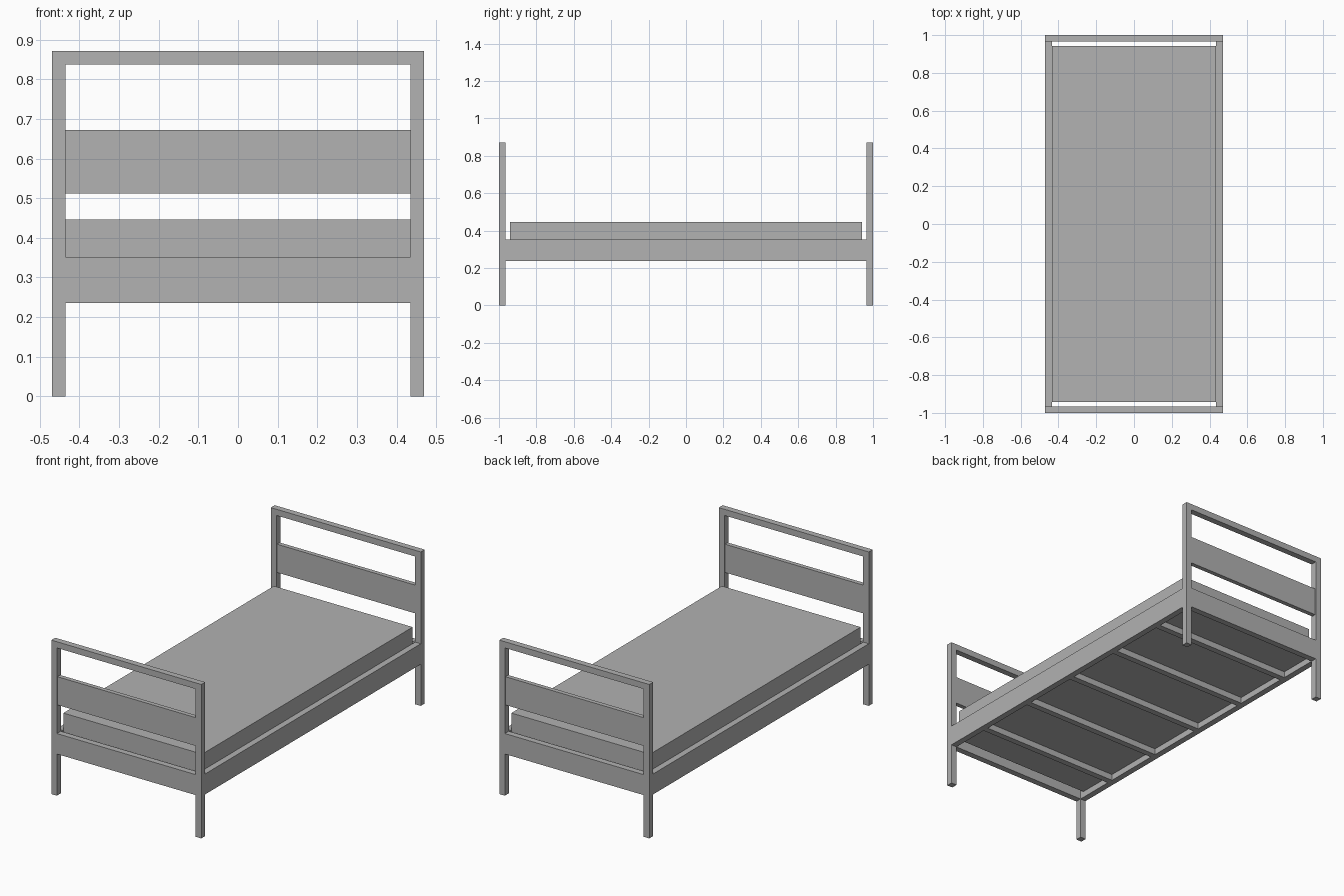
import bpy

if "Cube" in bpy.data.objects:
    bpy.data.objects.remove(bpy.data.objects["Cube"])

grey = bpy.data.materials.new("plain_grey")
grey.diffuse_color = (0.445, 0.445, 0.445, 1)
grey.use_nodes = True
grey.node_tree.nodes["Principled BSDF"].inputs["Base Color"].default_value = grey.diffuse_color


def box(name, x, y, z):
    """Box spanning the (min, max) ranges on each axis."""
    bpy.ops.mesh.primitive_cube_add(size=1, location=[(a + b) / 2 for a, b in (x, y, z)])
    ob = bpy.context.object
    ob.name = name
    ob.scale = [b - a for a, b in (x, y, z)]
    bpy.ops.object.transform_apply(location=False, rotation=False, scale=True)
    ob.data.materials.append(grey)
    return ob


W, L, H = 0.47, 1.0, 0.872        # half width, half length, post height
T = 0.035                         # timber thickness
IN = W - T                        # inner half width
RAIL = (0.236, 0.352)             # bed rail heights


def span(side, half, thick=T):
    """Range of a strip whose outer face lies at +-half."""
    return tuple(sorted((side * half, side * (half - thick))))


# Head and foot ends: posts, top rail, back panel and lower rail
for s, end in ((-1, "foot"), (1, "head")):
    y = span(s, L)
    for sx, side in ((-1, "left"), (1, "right")):
        box(f"{end}_{side}_post", span(sx, W), y, (0, H))
    box(f"{end}_top_rail", (-IN, IN), y, (H - T, H))
    box(f"{end}_panel", (-IN, IN), span(s, L - 0.005, 0.025), (0.512, 0.672))
    box(f"{end}_lower_rail", (-IN, IN), y, RAIL)

# Long side rails
for s, side in ((-1, "left"), (1, "right")):
    box(f"{side}_side_rail", span(s, W), (-L + T, L - T), RAIL)

# Slats under the mattress
for i in range(5):
    y = (i - 2) * 0.36
    box(f"slat_{i + 1}", (-IN, IN), (y - T / 2, y + T / 2), (RAIL[0], RAIL[0] + T))

# Mattress
box("mattress", (-IN, IN), (-0.942, 0.942), (RAIL[0] + T, 0.446))
